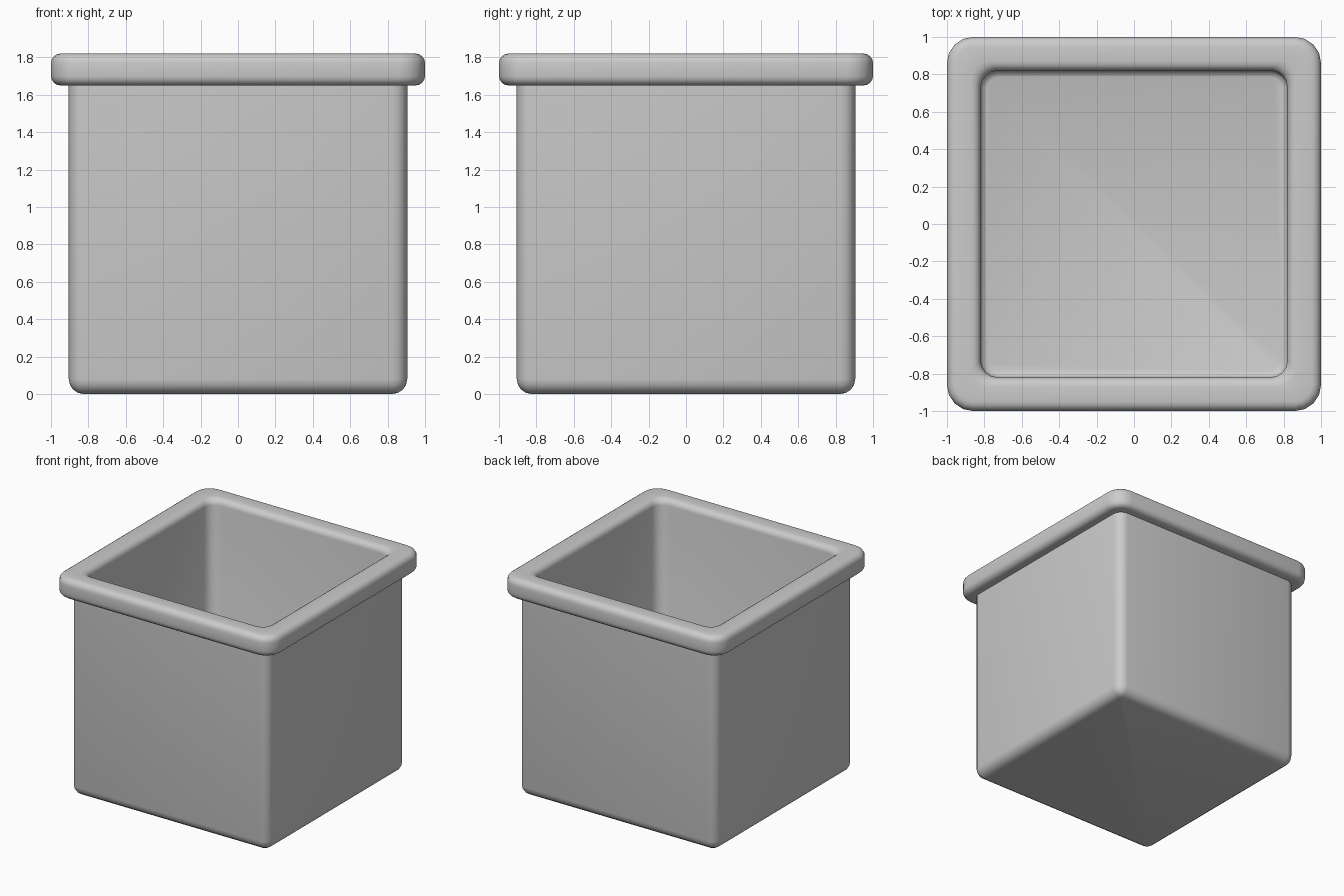
import bpy, bmesh
from math import sin, cos, pi

if "Cube" in bpy.data.objects:
    bpy.data.objects.remove(bpy.data.objects["Cube"])

CORNER_STEPS = 4


def square_ring(bm, half, radius, z):
    """Rounded-square loop of vertices."""
    verts = []
    for q in range(4):
        a0 = q * pi / 2
        sx, sy = ((1, 1), (-1, 1), (-1, -1), (1, -1))[q]
        for i in range(CORNER_STEPS + 1):
            a = a0 + i / CORNER_STEPS * pi / 2
            verts.append(bm.verts.new((sx * (half - radius) + radius * cos(a),
                                       sy * (half - radius) + radius * sin(a), z)))
    return verts


def fillet(half, radius, z, r, start, end, steps=4):
    """Quarter-round profile: (half, corner radius, z), centred on half/z."""
    pts = []
    for i in range(steps + 1):
        a = start + (end - start) * i / steps
        pts.append((half + r * cos(a), max(radius + r * cos(a), 0.005), z + r * sin(a)))
    return pts


# Profile: outer base, wall, rim, then down the inside to the floor
profile = fillet(0.825, 0.0, 0.08, 0.08, -pi / 2, 0)
profile += [(0.905, 0.08, 1.65)]
profile += fillet(0.95, 0.09, 1.70, 0.05, -pi / 2, 0)
profile += fillet(0.95, 0.09, 1.77, 0.05, 0, pi / 2)
# inner lip corners get tighter toward the opening
profile += [(h, 0.09, z) for h, _, z in fillet(0.87, 0.09, 1.77, 0.05, pi / 2, pi)]
profile += [(0.82, 0.09, 0.12), (0.81, 0.08, 0.095), (0.785, 0.06, 0.085)]

# Planter: one continuous lofted shell
bm = bmesh.new()
rings = [square_ring(bm, *p) for p in profile]
for a, b in zip(rings, rings[1:]):
    n = len(a)
    for i in range(n):
        j = (i + 1) % n
        bm.faces.new((a[i], a[j], b[j], b[i]))
bm.faces.new(list(reversed(rings[0])))
bm.faces.new(rings[-1])
bmesh.ops.recalc_face_normals(bm, faces=bm.faces)

mesh = bpy.data.meshes.new("square_planter")
bm.to_mesh(mesh)
bm.free()
planter = bpy.data.objects.new("square_planter", mesh)
bpy.context.collection.objects.link(planter)
bpy.context.view_layer.objects.active = planter
planter.select_set(True)
bpy.ops.object.shade_smooth_by_angle(angle=pi / 3)
